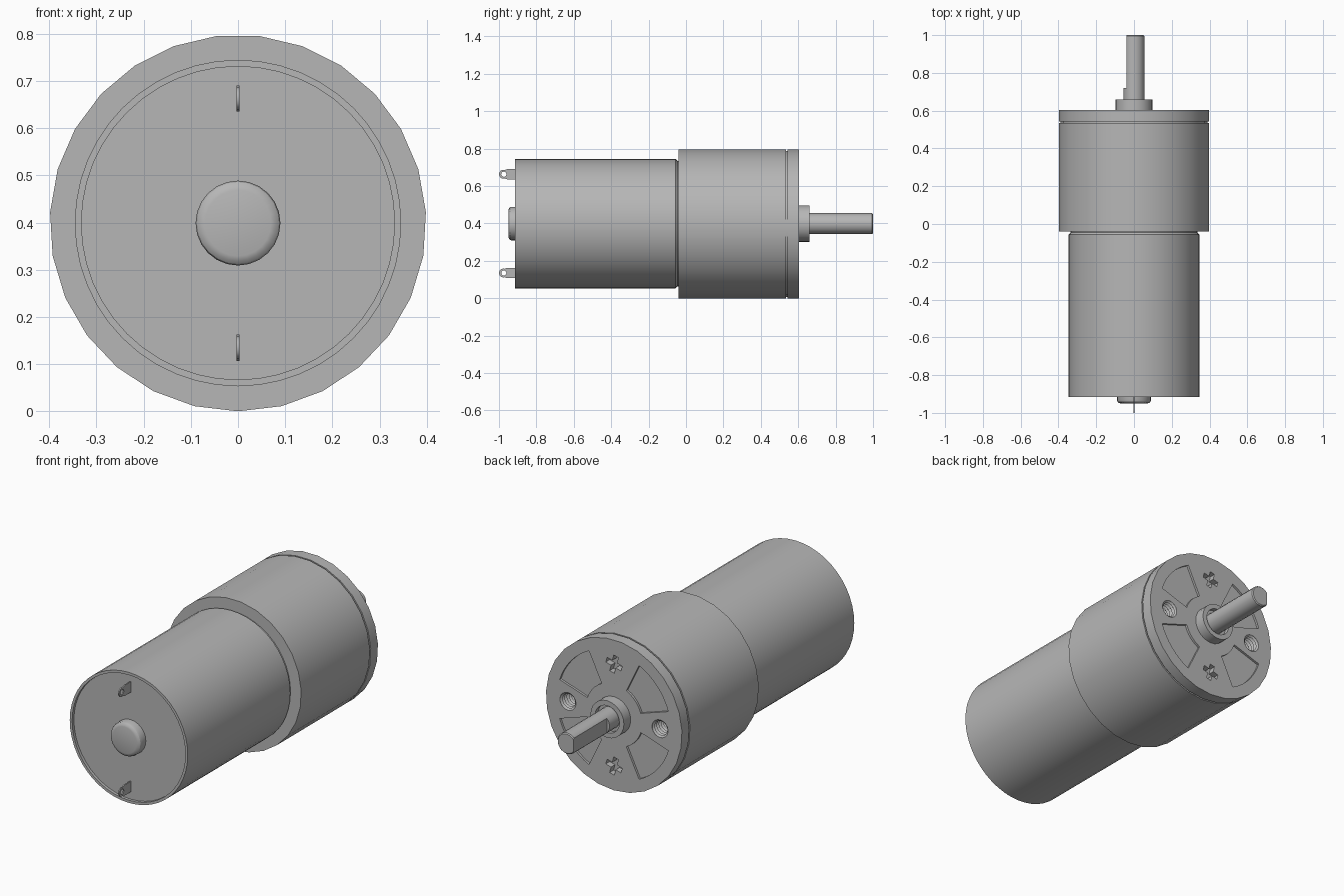
import bpy, bmesh, math

cube = bpy.data.objects.get("Cube")
if cube:
    bpy.data.objects.remove(cube, do_unlink=True)

CZ = 0.399           # height of the motor axis
R = 0.399            # gearbox radius

metal = bpy.data.materials.new("plain grey")
metal.use_nodes = True
GREY = (0.47, 0.47, 0.47, 1)
metal.diffuse_color = GREY
metal.node_tree.nodes["Principled BSDF"].inputs["Base Color"].default_value = GREY


def finish(name, bm):
    bmesh.ops.recalc_face_normals(bm, faces=bm.faces)
    mesh = bpy.data.meshes.new(name)
    bm.to_mesh(mesh)
    bm.free()
    mesh.materials.append(metal)
    ob = bpy.data.objects.new(name, mesh)
    bpy.context.collection.objects.link(ob)
    return ob


def lathe(name, profile, sides, cx=0.0, cz=CZ):
    """Closed solid turned about a y-direction axis; profile is (radius, y)."""
    bm = bmesh.new()
    rings = []
    for r, y in profile:
        ring = []
        for i in range(sides):
            a = 2 * math.pi * i / sides
            ring.append(bm.verts.new((cx + r * math.sin(a), y, cz - r * math.cos(a))))
        rings.append(ring)
    for a, b in zip(rings, rings[1:]):
        for i in range(sides):
            j = (i + 1) % sides
            bm.faces.new((a[i], a[j], b[j], b[i]))
    bm.faces.new(rings[0])
    bm.faces.new(rings[-1])
    return finish(name, bm)


def prism(name, pts, lo, hi, axis="y"):
    """Extrude an outline: (x, z) points along y, or (y, z) points along x."""
    bm = bmesh.new()
    place = (lambda p, d: (p[0], d, p[1])) if axis == "y" else (lambda p, d: (d, p[0], p[1]))
    a = [bm.verts.new(place(p, lo)) for p in pts]
    b = [bm.verts.new(place(p, hi)) for p in pts]
    n = len(pts)
    for i in range(n):
        j = (i + 1) % n
        bm.faces.new((a[i], a[j], b[j], b[i]))
    bm.faces.new(a)
    bm.faces.new(b)
    return finish(name, bm)


def arc(cx, cz, r, a0, a1, n):
    return [(cx + r * math.cos(math.radians(a0 + (a1 - a0) * i / n)),
             cz + r * math.sin(math.radians(a0 + (a1 - a0) * i / n))) for i in range(n + 1)]


def cut(ob, cutter):
    mod = ob.modifiers.new("cut", "BOOLEAN")
    mod.operation = "DIFFERENCE"
    mod.solver = "EXACT"
    mod.object = cutter
    bpy.context.view_layer.objects.active = ob
    bpy.ops.object.modifier_apply(modifier=mod.name)
    bpy.data.objects.remove(cutter, do_unlink=True)


# Motor can with a rim round its recessed end cap and a slim neck at the gearbox
lathe("motor_can", [(0.332, -0.90), (0.332, -0.915), (0.346, -0.915), (0.346, -0.056),
                    (0.336, -0.046), (0.336, -0.03)], 48)

# Rounded rear bearing cap
lathe("rear_bearing", [(0.09, -0.89), (0.09, -0.932), (0.087, -0.941),
                       (0.080, -0.947), (0.070, -0.95)], 24)

# Gearbox with the seam of its face plate
gearbox = lathe("gearbox", [(R, -0.04), (R, 0.535), (R - 0.008, 0.535), (R - 0.008, 0.543),
                            (R, 0.543), (R, 0.603)], 27)

# Shallow sector pockets in the face plate
for a0, a1 in ((18, 64), (116, 162), (198, 244), (296, 342)):
    outline = arc(0, CZ, 0.335, a0, a1, 8) + arc(0, CZ, 0.165, a1, a0, 5)
    cut(gearbox, prism("pocket_cutter", outline, 0.591, 0.65))

# Threaded mounting holes at the sides
for s in (-1, 1):
    thread = [(0.047, 0.65), (0.047, 0.602)]
    for i in range(6):
        thread += [(0.037, 0.594 - i * 0.018), (0.047, 0.585 - i * 0.018)]
    cut(gearbox, lathe("thread_cutter", thread, 18, s * 0.27))

# Cross-shaped screw drives above and below the shaft
w, h = 0.014, 0.046
plus = [(w, w), (w, h), (-w, h), (-w, w), (-h, w), (-h, -w),
        (-w, -w), (-w, -h), (w, -h), (w, -w), (h, -w), (h, w)]
ca, sa = math.cos(math.radians(15)), math.sin(math.radians(15))
for s in (-1, 1):
    outline = [(x * ca - z * sa, CZ + s * 0.27 + x * sa + z * ca) for x, z in plus]
    cut(gearbox, prism("cross_cutter", outline, 0.57, 0.65))

# Bearing collar with a countersunk bore round the shaft
lathe("shaft_collar", [(0.098, 0.59), (0.098, 0.66), (0.072, 0.66), (0.072, 0.635)], 24)

# Output shaft with its flat
shaft = lathe("output_shaft", [(0.056, 0.61), (0.056, 0.995), (0.051, 1.0)], 18)
cut(shaft, prism("flat_cutter", [(-0.2, 0.2), (-0.04, 0.2), (-0.04, 0.6), (-0.2, 0.6)], 0.72, 1.1))

# Solder tabs with round eyes
for side, z in (("upper", CZ + 0.264), ("lower", CZ - 0.264)):
    outline = ([(-0.89, z - 0.028), (-0.955, z - 0.028)]
               + arc(-0.976, z, 0.024, 290, 70, 8)
               + [(-0.955, z + 0.028), (-0.89, z + 0.028)])
    tab = prism(side + "_terminal", outline, -0.003, 0.003, "x")
    cut(tab, prism("eye_cutter", arc(-0.974, z, 0.014, 0, 330, 11), -0.1, 0.1, "x"))

# Smooth shading with sharp edges kept
bpy.ops.object.select_all(action="DESELECT")
for ob in bpy.context.collection.objects:
    if ob.type == "MESH":
        ob.select_set(True)
        bpy.context.view_layer.objects.active = ob
bpy.ops.object.shade_smooth_by_angle(angle=math.radians(30))
